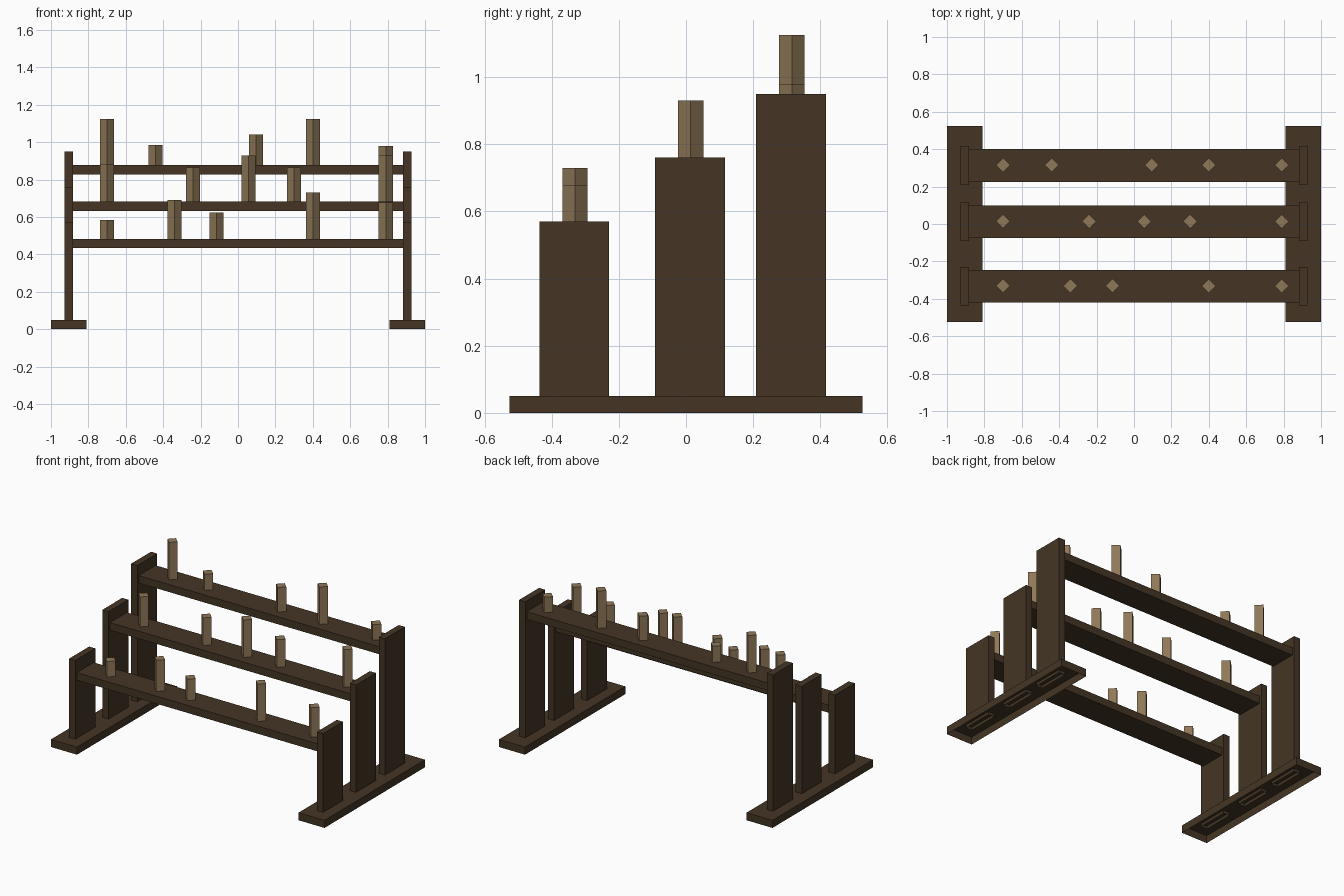
import bpy, bmesh, math

if "Cube" in bpy.data.objects:
    bpy.data.objects.remove(bpy.data.objects["Cube"])


def material(name, col):
    m = bpy.data.materials.new(name)
    m.diffuse_color = (*col, 1)
    m.use_nodes = True
    m.node_tree.nodes["Principled BSDF"].inputs["Base Color"].default_value = m.diffuse_color
    return m


dark = material("dark wood", (0.058, 0.036, 0.018))
light = material("light wood", (0.275, 0.188, 0.098))


def box(name, x, y, z, mat, open_bottom=False, turn=0.0):
    """Box from (min, max) ranges, optionally hollow underneath or turned about z."""
    bm = bmesh.new()
    bmesh.ops.create_cube(bm, size=1)
    if open_bottom:
        bm.normal_update()
        low = [f for f in bm.faces if f.normal.z < -0.5]
        bmesh.ops.delete(bm, geom=low, context='FACES')
    bmesh.ops.scale(bm, verts=bm.verts, vec=(x[1] - x[0], y[1] - y[0], z[1] - z[0]))
    c, s = math.cos(turn), math.sin(turn)
    for v in bm.verts:
        v.co.x, v.co.y = c * v.co.x - s * v.co.y, s * v.co.x + c * v.co.y
    mesh = bpy.data.meshes.new(name)
    bm.to_mesh(mesh)
    bm.free()
    mesh.materials.append(mat)
    ob = bpy.data.objects.new(name, mesh)
    ob.location = [(r[0] + r[1]) / 2 for r in (x, y, z)]
    bpy.context.collection.objects.link(ob)
    return ob


# tier: centre y, post top, shelf top, {peg x: peg top}
tiers = {
    "front": (-0.333, 0.57, 0.483,
              {-0.70: 0.585, -0.34: 0.69, -0.115: 0.625, 0.40: 0.73, 0.79: 0.678}),
    "middle": (0.012, 0.76, 0.682,
               {-0.70: 0.88, -0.24: 0.865, 0.055: 0.93, 0.30: 0.865, 0.79: 0.93}),
    "back": (0.313, 0.95, 0.878,
             {-0.70: 1.125, -0.44: 0.985, 0.095: 1.04, 0.40: 1.125, 0.79: 0.98}),
}

# feet, hollow underneath
for side, sx in (("left", -1), ("right", 1)):
    box(side + "_foot", sorted((sx * 0.81, sx)), (-0.525, 0.525), (0, 0.05), dark, True)

for name, (y, post_top, shelf_top, pegs) in tiers.items():
    # posts, poking slightly through the foot
    for side, sx in (("left", -1), ("right", 1)):
        box(f"{name}_{side}_post", sorted((sx * 0.883, sx * 0.928)),
            (y - 0.104, y + 0.104), (0.03, post_top), dark, True)
    # shelf
    box(name + "_shelf", (-0.886, 0.886), (y - 0.088, y + 0.088),
        (shelf_top - 0.05, shelf_top), dark)
    # square pegs turned 45 degrees
    h = 0.0375 / math.sqrt(2)
    for i, (px, top) in enumerate(pegs.items()):
        py = y + 0.002
        box(f"{name}_peg_{i + 1}", (px - h, px + h), (py - h, py + h),
            (shelf_top - 0.004, top), light, True, math.pi / 4)
